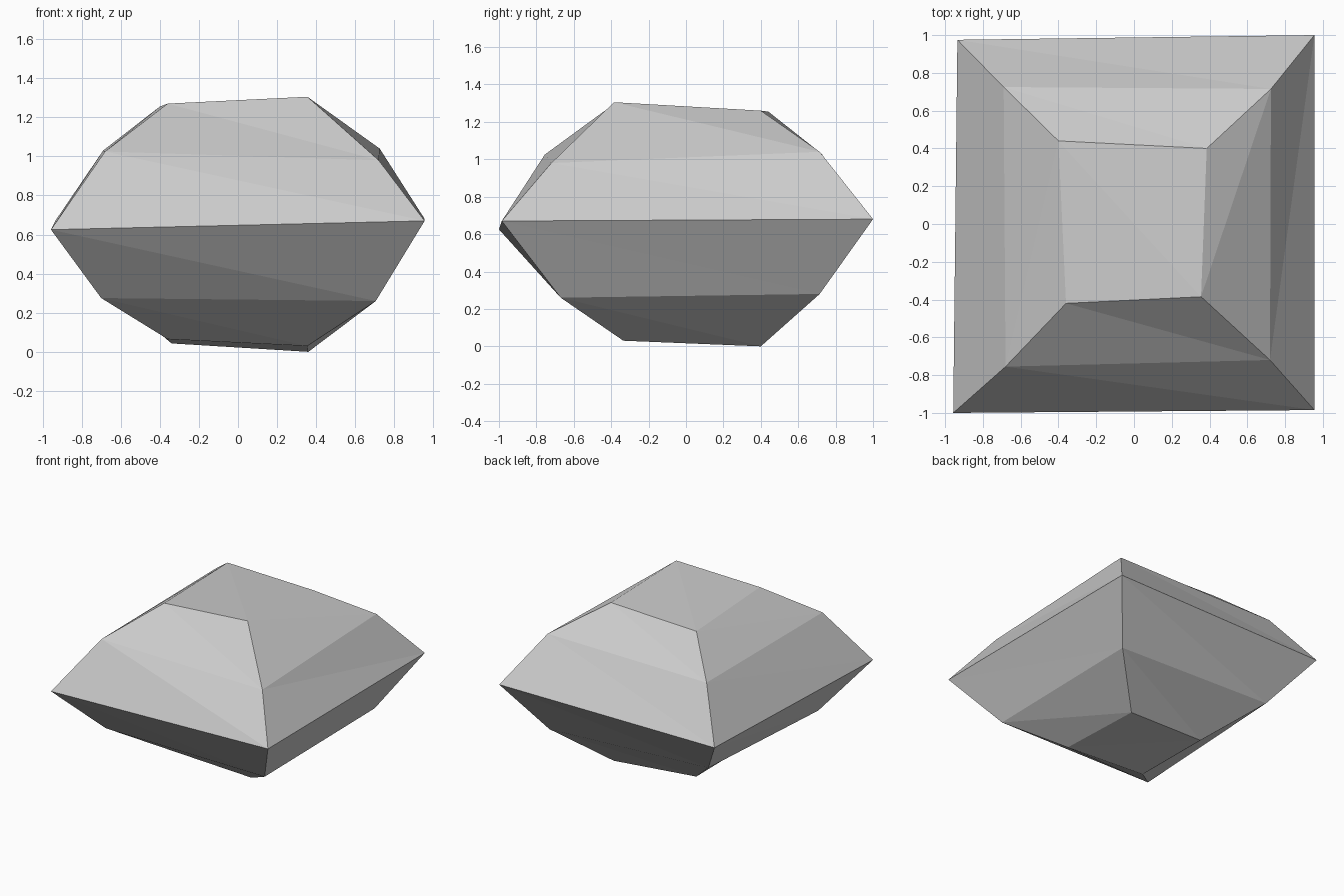
import bpy
import bmesh

default_cube = bpy.data.objects.get("Cube")
if default_cube:
    bpy.data.objects.remove(default_cube, do_unlink=True)


def make_material(name, color):
    material = bpy.data.materials.new(name)
    material.use_nodes = True
    material.diffuse_color = color
    shader = next(n for n in material.node_tree.nodes if n.type == "BSDF_PRINCIPLED")
    shader.inputs["Base Color"].default_value = color
    return material


# Irregular four-cornered rings, bottom to top, each running counterclockwise
# from the front corner on the -x side
rings = [
    [(-.36, -.33, .065), (.355, -.335, .03), (.36, .4, 0), (-.34, .355, .043)],
    [(-.7, -.675, .275), (.705, -.67, .26), (.71, .715, .28), (-.685, .695, .335)],
    [(-.957, -1, .625), (.955, -.985, .67), (.955, 1, .68), (-.935, .975, .67)],
    [(-.68, -.755, 1.025), (.72, -.72, .98), (.725, .715, 1.04), (-.69, .725, 1.03)],
    [(-.36, -.42, 1.27), (.355, -.385, 1.305), (.385, .4, 1.26), (-.4, .44, 1.255)],
]


def bridge(bm, lower, upper):
    """Join two rings with triangles, splitting each side on the same diagonal."""
    count = len(lower)
    for i in range(count):
        j = (i + 1) % count
        bm.faces.new((lower[i], lower[j], upper[i]))
        bm.faces.new((upper[i], lower[j], upper[j]))


def cap(bm, ring):
    """Close a ring with two triangles."""
    front_left, front_right, back_right, back_left = ring
    bm.faces.new((front_left, front_right, back_left))
    bm.faces.new((front_right, back_right, back_left))


# Rock body: faceted sides with flat caps above and below
bm = bmesh.new()
loops = [[bm.verts.new(point) for point in ring] for ring in rings]
for lower, upper in zip(loops, loops[1:]):
    bridge(bm, lower, upper)
cap(bm, loops[0])
cap(bm, loops[-1])
bmesh.ops.recalc_face_normals(bm, faces=bm.faces[:])

mesh = bpy.data.meshes.new("rock")
bm.to_mesh(mesh)
bm.free()
mesh.materials.append(make_material("stone grey", (.6, .6, .6, 1)))
rock = bpy.data.objects.new("rock", mesh)
bpy.context.collection.objects.link(rock)
